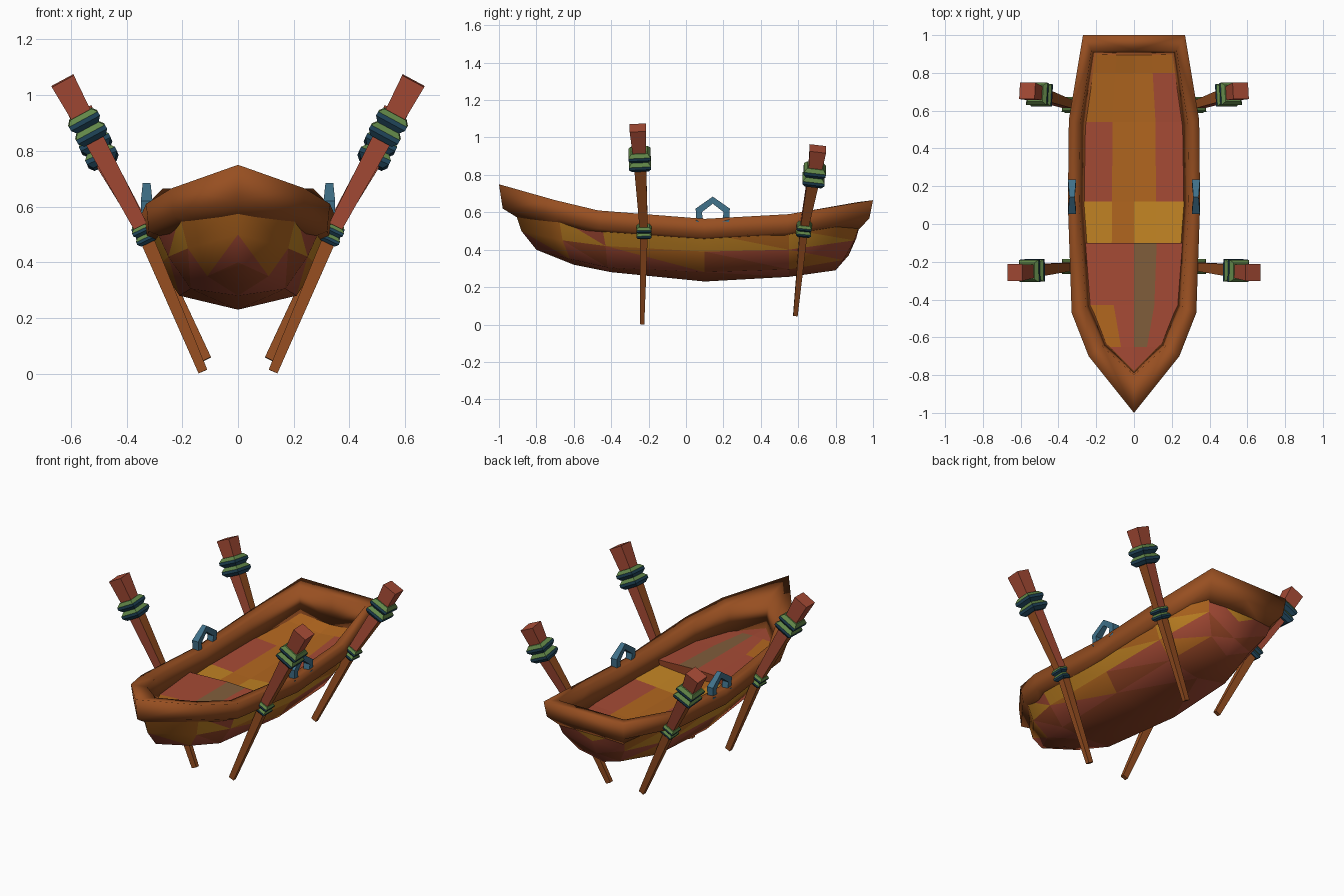
import bpy, bmesh, random
from mathutils import Vector

if "Cube" in bpy.data.objects:
    bpy.data.objects.remove(bpy.data.objects["Cube"])

random.seed(7)


def material(name, rgb):
    m = bpy.data.materials.new(name)
    m.diffuse_color = [(c / 255) ** 2.2 for c in rgb] + [1]
    m.use_nodes = True
    m.node_tree.nodes["Principled BSDF"].inputs["Base Color"].default_value = m.diffuse_color
    return m


BROWN = material("brown wood", (150, 80, 38))
RED = material("red wood", (164, 76, 56))
DARK = material("dark red wood", (146, 70, 42))
ORANGE = material("orange wood", (176, 102, 36))
OCHRE = material("ochre wood", (192, 130, 40))
OLIVE = material("olive wood", (128, 94, 62))
GREEN = material("green rope", (98, 134, 74))
NAVY = material("navy rope", (38, 72, 92))
BLUE = material("blue metal", (66, 112, 136))


def skin(name, rows, mats, pick=lambda i, j: 0, loop=False, caps=False,
         mirror=False, split=False, smooth=False):
    """Faces between rows of points; loop closes each row, caps closes the ends."""
    bm = bmesh.new()
    found = {}

    def vert(p):
        key = tuple(round(c, 5) for c in p)
        if key not in found:
            found[key] = bm.verts.new(key)
        return found[key]

    def face(points, mat):
        vs = list(dict.fromkeys(vert(p) for p in points))
        if len(vs) > 2:
            f = bm.faces.new(vs)
            f.material_index = mat
            f.smooth = smooth

    n = len(rows[0])
    for i, (a, b) in enumerate(zip(rows, rows[1:])):
        for j in range(n if loop else n - 1):
            k = (j + 1) % n
            if split:
                face((a[j], a[k], b[k]), pick(i, j))
                face((a[j], b[k], b[j]), pick(i, j))
            else:
                face((a[j], a[k], b[k], b[j]), pick(i, j))
    if caps:
        face(rows[0], pick(0, 0))
        face(rows[-1], pick(len(rows) - 2, 0))
    bmesh.ops.recalc_face_normals(bm, faces=bm.faces)
    me = bpy.data.meshes.new(name)
    bm.to_mesh(me)
    bm.free()
    for m in mats:
        me.materials.append(m)
    ob = bpy.data.objects.new(name, me)
    bpy.context.collection.objects.link(ob)
    if mirror:
        ob.modifiers.new("Mirror", 'MIRROR').use_clip = True
    return ob


def bar(name, path, sizes, mats, pick=lambda i, j: 0, ref=(0, 1, 0)):
    """Four-sided bar along a path; sizes are (across, along ref). Mirrored in x."""
    pts = [Vector(p) for p in path]
    rows = []
    for i, (p, (w, d)) in enumerate(zip(pts, sizes)):
        t = (pts[min(i + 1, len(pts) - 1)] - pts[max(i - 1, 0)]).normalized()
        u = Vector(ref).cross(t).normalized()
        v = t.cross(u)
        rows.append([p + u * w / 2 * a + v * d / 2 * b
                     for a, b in ((-1, -1), (1, -1), (1, 1), (-1, 1))])
    return skin(name, rows, mats, pick, loop=True, caps=True, mirror=True)


# Hull: strakes from rim to keel, bow to stern, ending on the transom centre
strakes = [
    [(0, -.92, .62), (.21, -.68, .57), (.30, -.45, .53), (.325, .1, .49), (.315, .55, .51), (.24, .94, .57), (0, .94, .57)],
    [(0, -.88, .50), (.18, -.66, .45), (.25, -.43, .42), (.285, .1, .39), (.275, .55, .40), (.21, .90, .45), (0, .91, .46)],
    [(0, -.80, .40), (.11, -.62, .35), (.17, -.42, .305), (.21, .1, .28), (.20, .55, .295), (.14, .84, .345), (0, .87, .37)],
    [(0, -.80, .40), (0, -.60, .32), (0, -.40, .28), (0, .1, .23), (0, .55, .255), (0, .8, .29), (0, .8, .29)],
]
shades = [[3, 2, 2, 0], [0, 1, 1, 2], [1, 1, 0, 1]]
skin("hull", strakes, [RED, DARK, ORANGE, OCHRE],
     lambda i, j: random.choice(shades[i]), mirror=True, split=True, smooth=True)

# Gunwale: (outer x, y), top z, (inner x, y, z), inner wall depth
stations = [
    (0, -1.0, .75, 0, -.80, .685, .19), (.24, -.70, .665, .165, -.65, .65, .16),
    (.33, -.47, .61, .255, -.44, .60, .13), (.35, .10, .565, .29, .10, .56, .12),
    (.345, .55, .59, .285, .53, .58, .13), (.27, 1.0, .665, .225, .92, .655, .18),
    (0, 1.0, .665, 0, .92, .655, .18),
]
rim = []
for x, y, z, ix, iy, iz, depth in stations:
    low = .13 if y == -1 else .098
    rim.append([(x, y, z), (ix, iy, iz), (ix * .88, iy * .97, iz - depth),
                (x * .97, y * .98, z - low)])
skin("gunwale", rim, [BROWN], loop=True, mirror=True, smooth=True)

# Floor planks and raised bow deck
cols = (-1, -.43, 0, .43, 1)


def planks(stops):
    return [[(c * w, y, e + (m - e) * (1 - abs(c))) for c in cols] for y, w, e, m in stops]


floor_tones = [[2, 1, 2, 2], [0, 1, 1, 0], [1, 1, 1, 0], [1, 1, 1, 1]]
skin("floor", planks([(-.15, .275, .48, .455), (.12, .27, .47, .45), (.54, .265, .475, .455),
                      (.80, .23, .49, .47), (.905, .21, .505, .49)]),
     [RED, ORANGE, OCHRE], lambda i, j: floor_tones[i][j])
skin("bow_deck", planks([(-.1, .28, .42, .42), (-.1, .28, .505, .515), (-.43, .25, .50, .515),
                         (-.65, .16, .505, .515), (-.79, 0, .51, .51)]),
     [RED, OLIVE, ORANGE, DARK],
     lambda i, j: 3 if i == 0 else 1 if j == 2 and i < 3 else 2 if (i, j) == (2, 0) else 0)

# Oars with rope wraps: bottom, rowlock and top points
oars = {
    "front": [(.126, -.235, .008), (.335, -.225, .50), (.54, -.247, .885), (.63, -.257, 1.052)],
    "rear": [(.112, .585, .052), (.335, .63, .51), (.50, .685, .80), (.565, .705, .94)],
}
for side, pts in oars.items():
    bar(side + "_oars", pts, [(.034, .024), (.05, .042), (.073, .066), (.09, .088)],
        [BROWN, RED], lambda i, j: int(i == 2 or (i == 1 and j % 2 == 0)))
    p = [Vector(q) for q in pts]
    wraps = (("grip", p[2], p[3] - p[2], .054, .088, .118),
             ("rowlock", p[1], p[2] - p[0], .034, .06, .08))
    for part, centre, axis, step, slim, wide in wraps:
        axis = axis.normalized() * step
        for k in (-1, 1):  # two bulging rings, navy waist and green edges
            c = centre + axis * k / 2
            bar(f"{side}_{part}_ring_{'lower' if k < 0 else 'upper'}",
                [c + axis * f for f in (-.5, -.15, .15, .5)],
                [(slim, slim), (wide, wide), (wide, wide), (slim, slim)],
                [NAVY, GREEN], lambda i, j: int(i == 2))

# Side handles: small peaked arches on the gunwale, slimmer at the peak
arch = [(.328, y, z) for y, z in ((.074, .55), (.068, .61), (.143, .665), (.218, .61), (.212, .55))]
bar("side_handles", arch, [(.038, .038), (.038, .042), (.038, .028), (.038, .042), (.038, .038)],
    [BLUE], ref=(1, 0, 0))
